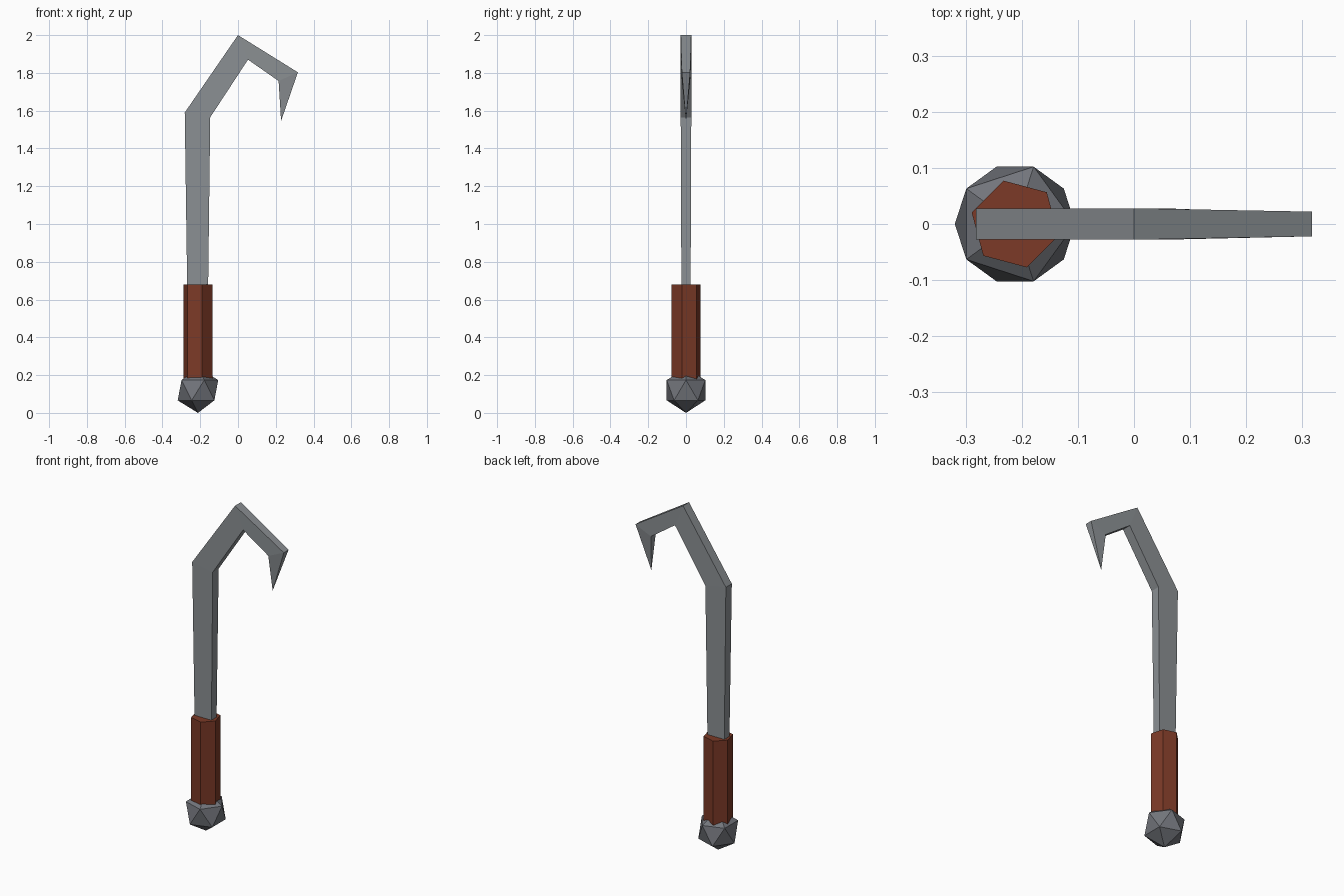
import bpy
import bmesh
from math import radians
from mathutils import Matrix

cube = bpy.data.objects.get("Cube")
if cube:
    bpy.data.objects.remove(cube, do_unlink=True)

AXIS_X = -0.212  # centre line of the handle


def material(name, rgb):
    mat = bpy.data.materials.new(name)
    mat.use_nodes = True
    colour = (*rgb, 1.0)
    mat.diffuse_color = colour
    mat.node_tree.nodes["Principled BSDF"].inputs["Base Color"].default_value = colour
    return mat


def finish(name, bm, mat):
    bmesh.ops.recalc_face_normals(bm, faces=bm.faces)
    mesh = bpy.data.meshes.new(name)
    bm.to_mesh(mesh)
    bm.free()
    mesh.materials.append(mat)
    obj = bpy.data.objects.new(name, mesh)
    bpy.context.collection.objects.link(obj)
    return obj


steel = material("blade steel", (0.26, 0.28, 0.295))
iron = material("dark iron", (0.17, 0.178, 0.2))
leather = material("brown leather", (0.2, 0.042, 0.02))

# Pommel: a twenty-sided ball
bm = bmesh.new()
bmesh.ops.create_icosphere(bm, subdivisions=1, radius=0.12,
                           matrix=Matrix.Translation((AXIS_X, 0, 0.12)))
finish("pommel", bm, iron)

# Grip: six-sided column, turned slightly about its axis
bottom, top = 0.14, 0.68
bm = bmesh.new()
bmesh.ops.create_cone(
    bm, cap_ends=True, segments=6, radius1=0.08, radius2=0.08, depth=top - bottom,
    matrix=Matrix.Translation((AXIS_X, 0, (bottom + top) / 2))
    @ Matrix.Rotation(radians(15), 4, "Z"))
finish("grip", bm, leather)

# Hooked blade: ribs of outer edge, inner edge and half thickness, ending in a point
ribs = [
    ((-0.268, 0.60), (-0.159, 0.60), 0.024),
    ((-0.282, 1.59), (-0.147, 1.565), 0.028),
    ((0.0, 2.0), (0.053, 1.87), 0.028),
    ((0.317, 1.803), (0.215, 1.757), 0.022),
]
tip_point = (0.228, 0, 1.545)

bm = bmesh.new()
rings = []
for (ox, oz), (ix, iz), half in ribs:
    corners = [(ox, -half, oz), (ox, half, oz), (ix, half, iz), (ix, -half, iz)]
    rings.append([bm.verts.new(c) for c in corners])
tip = bm.verts.new(tip_point)
bm.faces.new(rings[0])
for i in range(4):
    j = (i + 1) % 4
    for a, b in zip(rings, rings[1:]):
        bm.faces.new((a[i], a[j], b[j], b[i]))
    bm.faces.new((rings[-1][i], rings[-1][j], tip))
finish("hooked_blade", bm, steel)
